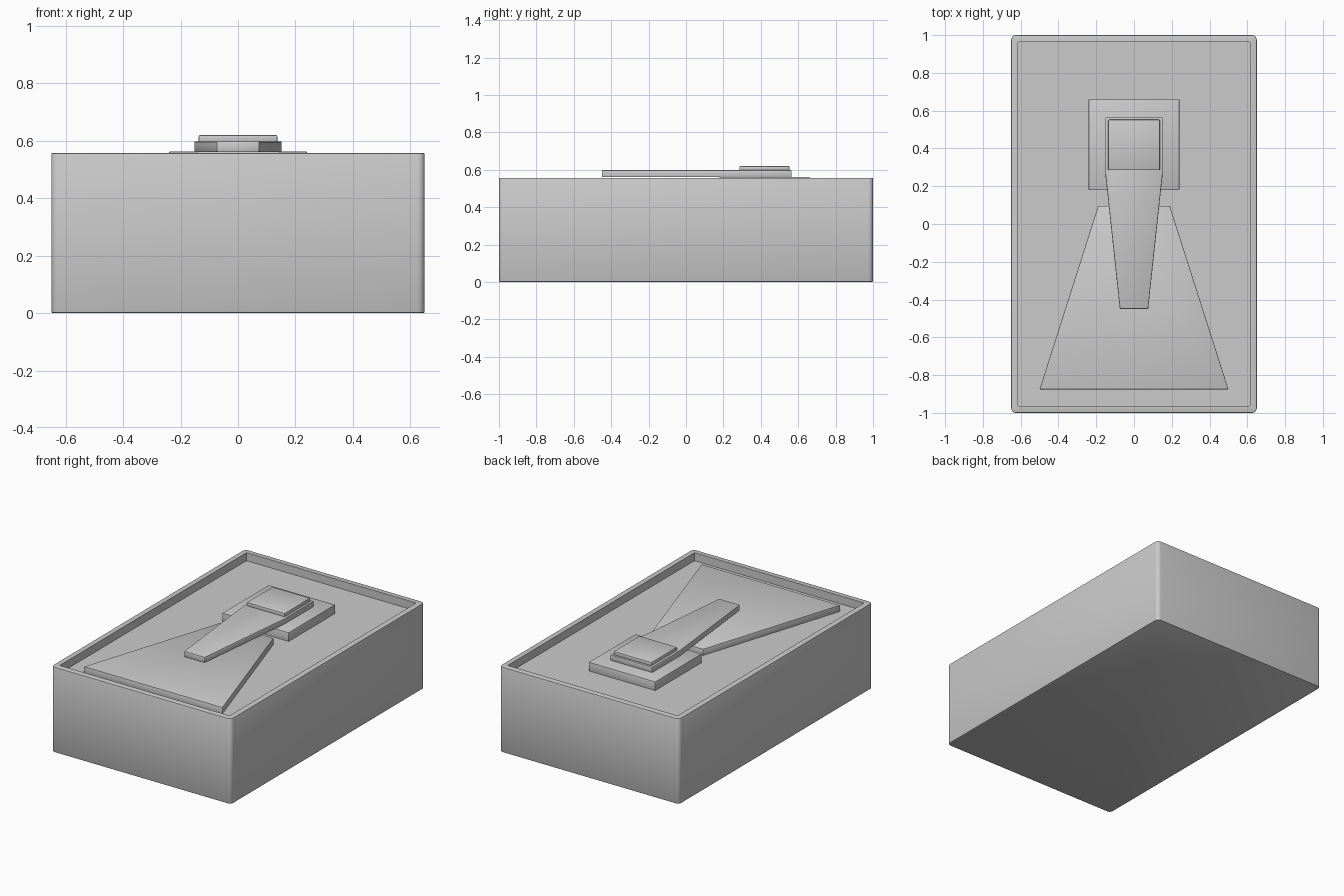
import bpy, bmesh
from math import sin, cos, pi

if "Cube" in bpy.data.objects:
    bpy.data.objects.remove(bpy.data.objects["Cube"])


def finish(bm, name):
    mesh = bpy.data.meshes.new(name)
    bmesh.ops.recalc_face_normals(bm, faces=bm.faces[:])
    bm.to_mesh(mesh)
    bm.free()
    ob = bpy.data.objects.new(name, mesh)
    bpy.context.collection.objects.link(ob)
    bpy.ops.object.select_all(action='DESELECT')
    ob.select_set(True)
    bpy.context.view_layer.objects.active = ob
    bpy.ops.object.shade_smooth_by_angle(angle=0.6)
    return ob


def slab(name, half_profile, z0, z1, bevel=0.003):
    """Extrude an outline given as its right half (x, y), mirrored in x."""
    outline = half_profile + [(-x, y) for x, y in reversed(half_profile)]
    bm = bmesh.new()
    low, high = [[bm.verts.new((x, y, z)) for x, y in outline] for z in (z0, z1)]
    bm.faces.new(low)
    bm.faces.new(high)
    for i in range(len(outline)):
        j = (i + 1) % len(outline)
        bm.faces.new((low[i], low[j], high[j], high[i]))
    bmesh.ops.recalc_face_normals(bm, faces=bm.faces[:])
    bmesh.ops.bevel(bm, geom=bm.edges[:], offset=bevel, segments=2, profile=0.5,
                    affect='EDGES')
    return finish(bm, name)


def rounded_ring(bm, inset, z, radius, steps=4):
    """Rounded rectangle of vertices, inset from the housing outline."""
    cx, cy = 0.65 - inset - radius, 1 - inset - radius
    ring = []
    for k, (sx, sy) in enumerate(((1, 1), (-1, 1), (-1, -1), (1, -1))):
        for i in range(steps + 1):
            a = (k + i / steps) * pi / 2
            ring.append(bm.verts.new((sx * cx + radius * cos(a),
                                      sy * cy + radius * sin(a), z)))
    return ring


# Housing: rounded box with a shallow tray sunk into its top
bm = bmesh.new()
sections = [(0.005, 0, 0.02), (0.0015, 0.0015, 0.0235), (0, 0.005, 0.025),
            (0, 0.552, 0.025), (0.0015, 0.5555, 0.0235), (0.005, 0.557, 0.02),
            (0.037, 0.557, 0.002), (0.037, 0.505, 0.002)]
rings = [rounded_ring(bm, *s) for s in sections]
for a, b in zip(rings, rings[1:]):
    for i in range(len(a)):
        j = (i + 1) % len(a)
        bm.faces.new((a[i], a[j], b[j], b[i]))
bm.faces.new(rings[0])
bm.faces.new(rings[-1])
finish(bm, "housing")

# Raised details on the tray, from bottom to top
slab("fan_panel", [(0.5, -0.875), (0.19, 0.095)], 0.495, 0.546)
slab("lever_base", [(0.24, 0.18), (0.24, 0.66)], 0.495, 0.562)
slab("lever", [(0.075, -0.45), (0.152, 0.27), (0.152, 0.565)], 0.56, 0.598, 0.005)
slab("lever_button", [(0.137, 0.285), (0.137, 0.553)], 0.592, 0.62, 0.006)
